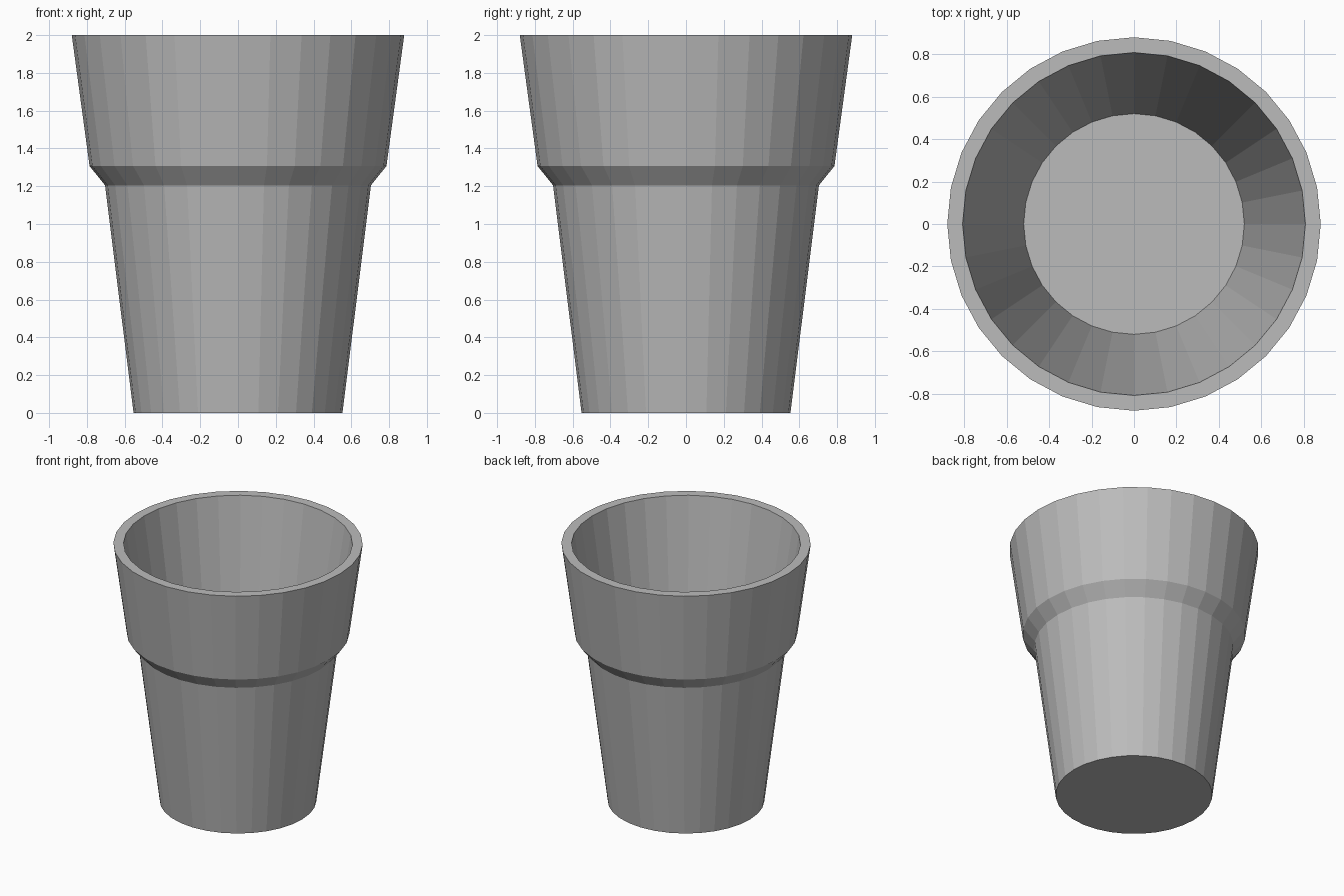
import bpy, bmesh, math

if "Cube" in bpy.data.objects:
    bpy.data.objects.remove(bpy.data.objects["Cube"])

SIDES = 32
# closed wall profile (radius, height): outside from base to rim, then inside down to the floor
PROFILE = [(0.553, 0), (0.704, 1.205), (0.786, 1.307), (0.88, 2.0),
           (0.808, 2.0), (0.52, 0.1)]

clay = bpy.data.materials.new("grey")
clay.diffuse_color = (0.5, 0.5, 0.5, 1)
clay.use_nodes = True
clay.node_tree.nodes["Principled BSDF"].inputs["Base Color"].default_value = clay.diffuse_color

# pot: rings joined by flat quads, capped at the underside and inner floor
bm = bmesh.new()
rings = []
for r, z in PROFILE:
    rings.append([bm.verts.new((r * math.cos(2 * math.pi * i / SIDES),
                                r * math.sin(2 * math.pi * i / SIDES), z))
                  for i in range(SIDES)])
for a, b in zip(rings, rings[1:]):
    for i in range(SIDES):
        j = (i + 1) % SIDES
        bm.faces.new((a[i], a[j], b[j], b[i]))
bm.faces.new(rings[0][::-1])
bm.faces.new(rings[-1])
bmesh.ops.recalc_face_normals(bm, faces=bm.faces[:])

mesh = bpy.data.meshes.new("pot")
bm.to_mesh(mesh)
bm.free()
mesh.materials.append(clay)
pot = bpy.data.objects.new("pot", mesh)
bpy.context.collection.objects.link(pot)
